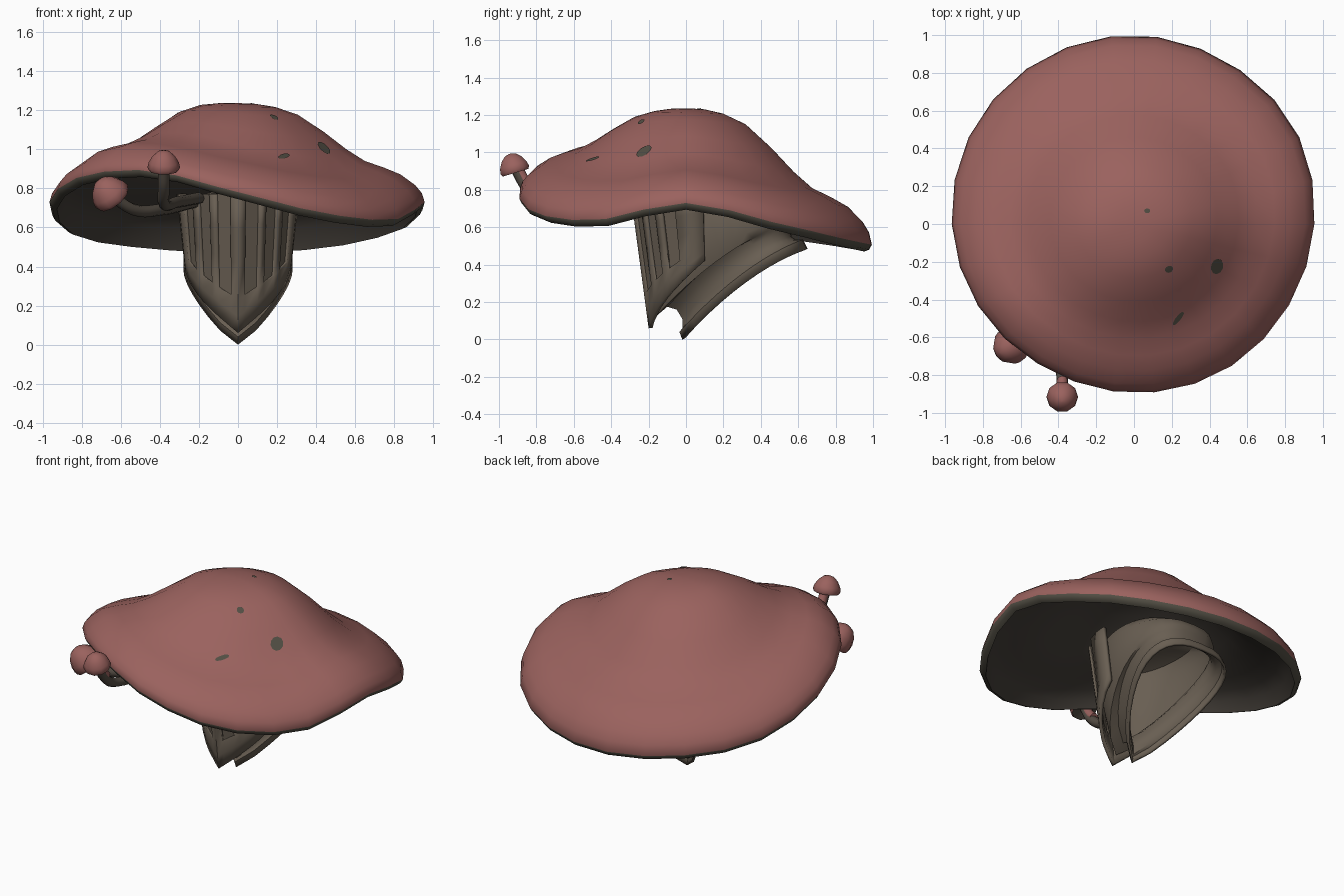
import bpy, math
from mathutils import Vector

if "Cube" in bpy.data.objects:
    bpy.data.objects.remove(bpy.data.objects["Cube"])


def mat(name, rgb):
    m = bpy.data.materials.new(name)
    m.diffuse_color = (*rgb, 1)
    m.use_nodes = True
    m.node_tree.nodes["Principled BSDF"].inputs["Base Color"].default_value = m.diffuse_color
    return m


RED = mat("dusty red", (0.325, 0.122, 0.112))
DARK = mat("dark gill brown", (0.054, 0.046, 0.038))
BROWN = mat("helmet brown", (0.140, 0.113, 0.085))
STEM = mat("stem brown", (0.090, 0.074, 0.058))
SPOT = mat("olive rim and spots", (0.084, 0.076, 0.057))


def make(name, verts, faces, mats, pick=None, angle=40, solid=0):
    me = bpy.data.meshes.new(name)
    me.from_pydata(verts, [], faces)
    for m in mats:
        me.materials.append(m)
    for p in me.polygons:
        p.use_smooth = True
        if pick:
            p.material_index = pick(p.index)
    me.set_sharp_from_angle(angle=math.radians(angle))
    ob = bpy.data.objects.new(name, me)
    bpy.context.collection.objects.link(ob)
    if solid:
        s = ob.modifiers.new("thickness", 'SOLIDIFY')
        s.thickness, s.offset = solid, -1
    return ob


def loft(rings, close_start=False, close_end=False):
    """Faces between closed rings of equal length, lowest ring first."""
    n = len(rings[0])
    verts = [v for r in rings for v in r]
    faces = [(i * n + j, i * n + (j + 1) % n, (i + 1) * n + (j + 1) % n, (i + 1) * n + j)
             for i in range(len(rings) - 1) for j in range(n)]
    if close_start:
        faces.append(tuple(reversed(range(n))))
    if close_end:
        k = (len(rings) - 1) * n
        faces.append(tuple(range(k, k + n)))
    return verts, faces


def around(table, th):
    """Smooth periodic lookup in a table with one value per 30 degrees."""
    x = (math.degrees(th) % 360) / 30
    i, f = int(x), x - int(x)
    a, b, c, d = (table[(i + k) % 12] for k in (-1, 0, 1, 2))
    return b + 0.5 * f * (c - a + f * (2 * a - 5 * b + 4 * c - d + f * (3 * (b - c) + d - a)))


# ---- wide wavy mushroom cap: a thin shell, hollow below ----
RADIUS = [.955, .99, .99, 1.0, 1.0, .99, .965, .93, .895, .895, .91, .925]
EDGE = [.73, .62, .535, .505, .53, .59, .73, .86, .89, .78, .67, .64]
TOP = [(1, 0), (.985, .09), (.95, .17), (.87, .28), (.78, .35), (.68, .415), (.58, .535),
       (.46, .71), (.32, .885), (.2, .962), (.1, .993), (.02, 1)]
UNDER = [.02, .1, .2, .32, .46, .58, .68, .78, .87, .93]
APEX, N = 1.235, 26
BUMPS = [(-.64, -.48, .033, .07), (-.24, 0, .012, .02)]


def cap_z(t, th):
    e = around(EDGE, th)
    r = around(RADIUS, th) * t
    bump = sum(h * math.exp(-((r * math.cos(th) - bx) ** 2 + (r * math.sin(th) - by) ** 2) / s)
               for bx, by, h, s in BUMPS) * min(1, (1 - t) * 10)
    for (t1, f1), (t0, f0) in zip(TOP, TOP[1:]):
        if t >= t0:
            return e + (APEX - e) * (f0 + (f1 - f0) * (t - t0) / (t1 - t0)) + bump
    return APEX


def cap_ring(t, zf):
    out = []
    for k in range(N):
        th = math.tau * k / N
        r = around(RADIUS, th) * t
        out.append((r * math.cos(th), r * math.sin(th), zf(th)))
    return out


rings = [cap_ring(t, lambda th, t=t: cap_z(t, th) - .03 - .09 * max(0, t - .6)) for t in UNDER]
lip_start = len(rings) * N
rings += [cap_ring(.96, lambda th: around(EDGE, th) - .036),
          cap_ring(.985, lambda th: around(EDGE, th) - .026)]
lip_end = len(rings) * N
rings += [cap_ring(t, lambda th, t=t: cap_z(t, th)) for t, _ in TOP]
v, f = loft(rings, True, True)
under_cap = len(f) - 2
make("mushroom_cap", v, f, [RED, DARK, SPOT],
     lambda i: 1 if i < lip_start or i == under_cap else 2 if i < lip_end else 0, 60)

# ---- painted spots lying on the cap ----
for k, (x, y, a, b, rot) in enumerate([(.07, .07, .016, .013, 0), (.185, -.24, .022, .018, .4),
                                       (.44, -.225, .032, .042, -.3), (.235, -.50, .045, .013, .9)]):
    pts = []
    for j in range(11):
        q, s = math.tau * j / 10, (1 if j < 10 else 0)
        px, py = s * a * math.cos(q), s * b * math.sin(q)
        X = x + px * math.cos(rot) - py * math.sin(rot)
        Y = y + px * math.sin(rot) + py * math.cos(rot)
        th = math.atan2(Y, X)
        pts.append((X, Y, cap_z(math.hypot(X, Y) / around(RADIUS, th), th) + .006))
    make(f"cap_spot_{k}", pts, [(j, (j + 1) % 10, 10) for j in range(10)], [SPOT])


# ---- helmet shell with arched throat and flared, pointed neck ring ----
def helmet_ring(yf, zf, yb, zb, w, point, sag, n=28):
    out = []
    for k in range(n):
        a = math.tau * k / n
        u = (1 - point) * (1 - math.cos(a)) / 2 + point * abs(math.sin(a / 2))
        s = math.sin(a)
        x = w * math.copysign(abs(s) ** .75, s) if abs(s) > 1e-6 else 0
        out.append((x, yf + (yb - yf) * u, zf + (zb - zf) * u + sag * 4 * u * (1 - u)))
    return out


shell = [
    (-.02, .00, .65, .485, .280, .9, .06),
    (-.035, .04, .625, .535, .280, .9, .06),
    (-.02, .06, .585, .535, .250, .9, .07),
    (-.02, .11, .565, .55, .240, .85, .08),
    (-.05, .16, .56, .575, .240, .8, .08),
    (-.10, .175, .56, .60, .250, .7, .08),
    (-.165, .12, .565, .63, .265, .6, .07),
    (-.19, .30, .57, .66, .280, .4, .03),
    (-.235, .62, .55, .70, .285, .3, .02),
    (-.20, .71, .45, .755, .250, .2, .02),
    (-.08, .755, .27, .78, .140, .1, .01)]
v, f = loft([helmet_ring(*r) for r in shell], False, True)
make("helmet_shell", v, f, [BROWN], None, 40, .015)

# ---- pointed visor with tall recessed slots ----
half = [.08, .23, .31, .45, .54, .70, .85, 1]
cols = [-s for s in reversed(half)] + [0] + half
rows = [0, .12, .24, .5, .75, 1]
slots = [(.08, .23), (.31, .45), (.54, .70)]
verts, bars, backs = [], [], []
for t in rows:
    for s in cols:
        phi = s * math.pi / 2
        bend = .7 * math.cos(phi) + .3 * (1 - abs(s))
        low = Vector((.275 * math.sin(phi), .10 - .30 * bend, .06 + .36 * abs(s)))
        high = Vector((.315 * math.sin(phi), .09 - .385 * bend, .77))
        verts.append(low.lerp(high, t))
n = len(cols)
for i in range(len(rows) - 1):
    for j in range(n - 1):
        quad = (i * n + j, i * n + j + 1, (i + 1) * n + j + 1, (i + 1) * n + j)
        mid = abs(cols[j] + cols[j + 1]) / 2
        slot = i >= 2 and any(a < mid < b for a, b in slots)
        (backs if slot else bars).append(quad)
make("visor_bars", verts, bars, [BROWN], None, 35, .022)
make("visor_slot_backs", [(p.x * .96, p.y + .012, p.z) for p in verts], backs, [BROWN], None, 35)


# ---- two small mushrooms growing from the helmet ----
def stem(name, pts, r, m=STEM):
    cu = bpy.data.curves.new(name, 'CURVE')
    cu.dimensions = '3D'
    cu.bevel_depth, cu.bevel_resolution, cu.resolution_u = r, 2, 5
    cu.use_fill_caps = True
    sp = cu.splines.new('BEZIER')
    sp.bezier_points.add(len(pts) - 1)
    for b, p in zip(sp.bezier_points, pts):
        b.co = p
        b.handle_left_type = b.handle_right_type = 'AUTO'
    cu.materials.append(m)
    bpy.context.collection.objects.link(bpy.data.objects.new(name, cu))


def small_cap(name, pos, axis, scale):
    prof = [(.005, .004), (.045, -.008), (.075, -.014), (.084, .002), (.077, .03),
            (.058, .062), (.032, .085), (.006, .092)]
    q = Vector((0, 0, 1)).rotation_difference(Vector(axis))
    m = 10
    rs = [[Vector(pos) + q @ (scale * Vector((r * math.cos(math.tau * k / m),
                                              r * math.sin(math.tau * k / m), z)))
           for k in range(m)] for r, z in prof]
    v, f = loft(rs, True, True)
    make(name, v, f, [RED, STEM], lambda i: 1 if i < 2 * m or i == len(f) - 2 else 0, 60)


stem("small_stem_upper", [(-.20, -.18, .75), (-.31, -.45, .73), (-.38, -.72, .725),
                          (-.38, -.84, .80), (-.38, -.91, .915)], .03)
stem("small_stem_upper_back", [(-.38, -.825, .81), (-.38, -.86, .845), (-.38, -.90, .915)], .029, RED)
small_cap("small_cap_upper", (-.38, -.915, .905), (0, -.30, 1), 1.0)
stem("small_stem_lower", [(-.22, -.15, .73), (-.40, -.42, .69), (-.53, -.56, .69),
                          (-.64, -.64, .755)], .03)
small_cap("small_cap_lower", (-.645, -.64, .758), (-.50, -.35, .62), 1.22)
